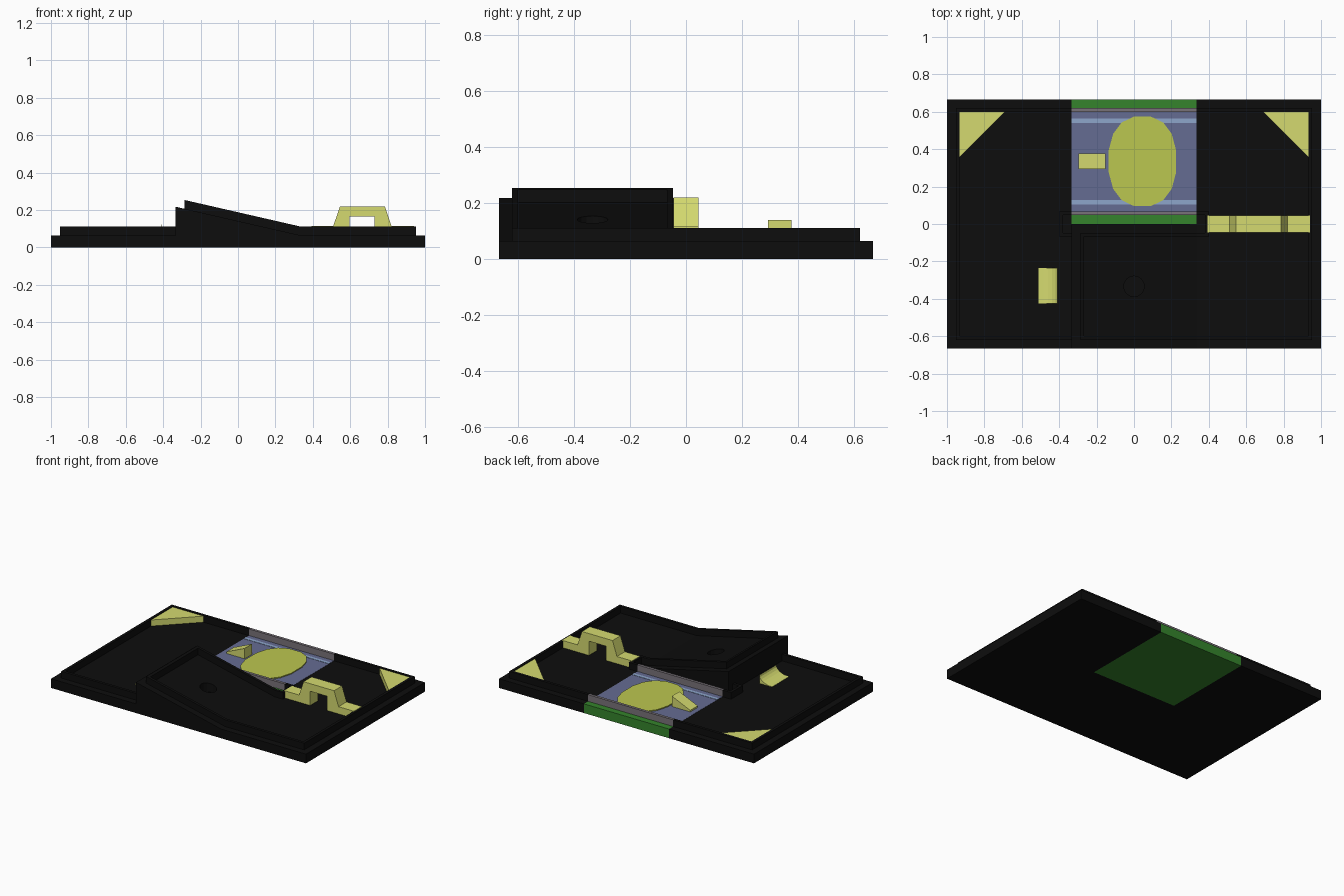
import bpy, bmesh, math

if "Cube" in bpy.data.objects:
    bpy.data.objects.remove(bpy.data.objects["Cube"])

T = 2 / 3            # tile size
H = T / 2
BASE, WALL = 0.065, 0.112
OUT, INN = 0.047, 0.067   # wall inset from the tile edge
SLOPE = 0.229


def mat(name, rgb):
    m = bpy.data.materials.new(name)
    m.diffuse_color = (*rgb, 1)
    m.use_nodes = True
    m.node_tree.nodes["Principled BSDF"].inputs["Base Color"].default_value = m.diffuse_color
    return m


black = mat("black", (0.004, 0.004, 0.004))
green = mat("green", (0.035, 0.23, 0.025))
grey = mat("grey", (0.19, 0.17, 0.19))
blue = mat("blue", (0.13, 0.15, 0.29))
light_blue = mat("light_blue", (0.27, 0.38, 0.60))
yellow = mat("yellow", (0.66, 0.70, 0.16))
lime = mat("lime", (0.50, 0.57, 0.08))


def prism(name, pts, lo, hi, m, axis="y"):
    """Extrude a 2D outline: (x, z) along y, or (x, y) along z."""
    bm = bmesh.new()
    place = (lambda a, b, c: (a, c, b)) if axis == "y" else (lambda a, b, c: (a, b, c))
    rings = [[bm.verts.new(place(a, b, c)) for a, b in pts] for c in (lo, hi)]
    bm.faces.new(rings[0])
    bm.faces.new(rings[1])
    n = len(pts)
    for i in range(n):
        j = (i + 1) % n
        bm.faces.new((rings[0][i], rings[0][j], rings[1][j], rings[1][i]))
    bmesh.ops.recalc_face_normals(bm, faces=bm.faces)
    me = bpy.data.meshes.new(name)
    bm.to_mesh(me)
    bm.free()
    ob = bpy.data.objects.new(name, me)
    ob.data.materials.append(m)
    bpy.context.collection.objects.link(ob)
    return ob


def box(name, x0, x1, y0, y1, z0, z1, m):
    return prism(name, [(x0, y0), (x1, y0), (x1, y1), (x0, y1)], z0, z1, m, "z")


# Four corner tiles: slab, outer L-shaped wall and small inner corner post
for sx, side in ((-1, "left"), (1, "right")):
    for sy, row in ((-1, "front"), (1, "back")):
        tag = f"{row}_{side}"
        box("tile_" + tag, *sorted((sx * H, sx)), *sorted((0, sy * T)), 0, BASE, black)
        ell = [(H, T - OUT), (1 - OUT, T - OUT), (1 - OUT, 0),
               (1 - INN, 0), (1 - INN, T - INN), (H, T - INN)]
        prism("wall_" + tag, [(sx * x, sy * y) for x, y in ell], BASE, WALL, black, "z")
        post = [(H, OUT), (H + OUT, OUT), (H + OUT, 0), (H + INN, 0), (H + INN, INN), (H, INN)]
        prism("corner_post_" + tag, [(sx * x, sy * y) for x, y in post], BASE, WALL, black, "z")

# Coloured straight tile at the back centre
box("straight_tile", -H, H, 0, T, 0, BASE, green)
box("straight_floor", -H, H, INN, T - INN, BASE - 0.002, BASE + 0.001, blue)
for y, row in ((OUT, "front"), (T - INN, "back")):
    box("straight_wall_" + row, -H, H, y, y + INN - OUT, BASE, WALL, grey)
for y, row in ((0.105, "front"), (0.54, "back")):
    box("stripe_" + row, -H, H, y, y + 0.023, BASE, BASE + 0.003, light_blue)


# Sloped end tile at the front centre, with a cup
def ramp_z(x, h):
    return h + (H - x) * SLOPE


ramp = prism("ramp_tile", [(-H, 0), (H, 0), (H, BASE), (-H, ramp_z(-H, BASE))], -T, 0, black)
cup = prism("cup_cutter", [(0.055 * math.cos(i * math.tau / 16), -H + 0.055 * math.sin(i * math.tau / 16))
                           for i in range(16)], 0.085, 0.3, black, "z")
cup.hide_render = True
cup.hide_set(True)
cut = ramp.modifiers.new("cup", "BOOLEAN")
cut.operation = "DIFFERENCE"
cut.object = cup


def ramp_wall(name, x0, x1, y0, y1):
    pts = [(x0, ramp_z(x0, BASE)), (x1, ramp_z(x1, BASE)), (x1, ramp_z(x1, WALL)), (x0, ramp_z(x0, WALL))]
    prism(name, pts, y0, y1, black)


xe = -H + OUT
ramp_wall("ramp_wall_front", xe, H, -T + OUT, -T + INN)
ramp_wall("ramp_wall_back", xe, H, -INN, -OUT)
ramp_wall("ramp_wall_end", xe, xe + INN - OUT, -T + INN, -INN)

# Triangular corner blocks
for sx, side in ((-1, "left"), (1, "right")):
    prism("corner_block_" + side, [(sx * 0.933, 0.6), (sx * 0.69, 0.6), (sx * 0.933, 0.357)],
          BASE, 0.108, yellow, "z")

# Bridge with a tunnel across the right-hand tiles
prism("bridge", [(0.393, BASE), (0.393, 0.116), (0.51, 0.116), (0.545, 0.22), (0.785, 0.22), (0.82, 0.116),
                 (0.94, 0.116), (0.94, BASE), (0.73, BASE), (0.73, 0.166), (0.597, 0.166), (0.597, BASE)],
      -0.045, 0.045, yellow)

# Small wedge and curved jump
prism("wedge", [(-0.297, BASE), (-0.153, BASE), (-0.153, 0.14), (-0.297, BASE + 0.012)], 0.293, 0.377, yellow)
arc = [(-0.51 + 0.1 * math.sin(a), BASE + 0.002 + 0.057 * (1 - math.cos(a)))
       for a in (i * math.pi / 12 for i in range(7))]
prism("curved_jump", [(-0.51, BASE)] + arc + [(-0.41, BASE)], -0.425, -0.235, yellow)

# Oval patch on the straight tile
oval = []
for i in range(16):
    a = (i + 0.5) * math.tau / 16
    c, s = math.cos(a), math.sin(a)
    oval.append((0.045 + 0.183 * math.copysign(abs(c) ** 0.85, c),
                 0.335 + 0.243 * math.copysign(abs(s) ** 0.85, s)))
prism("oval_patch", oval, BASE, BASE + 0.008, lime, "z")
